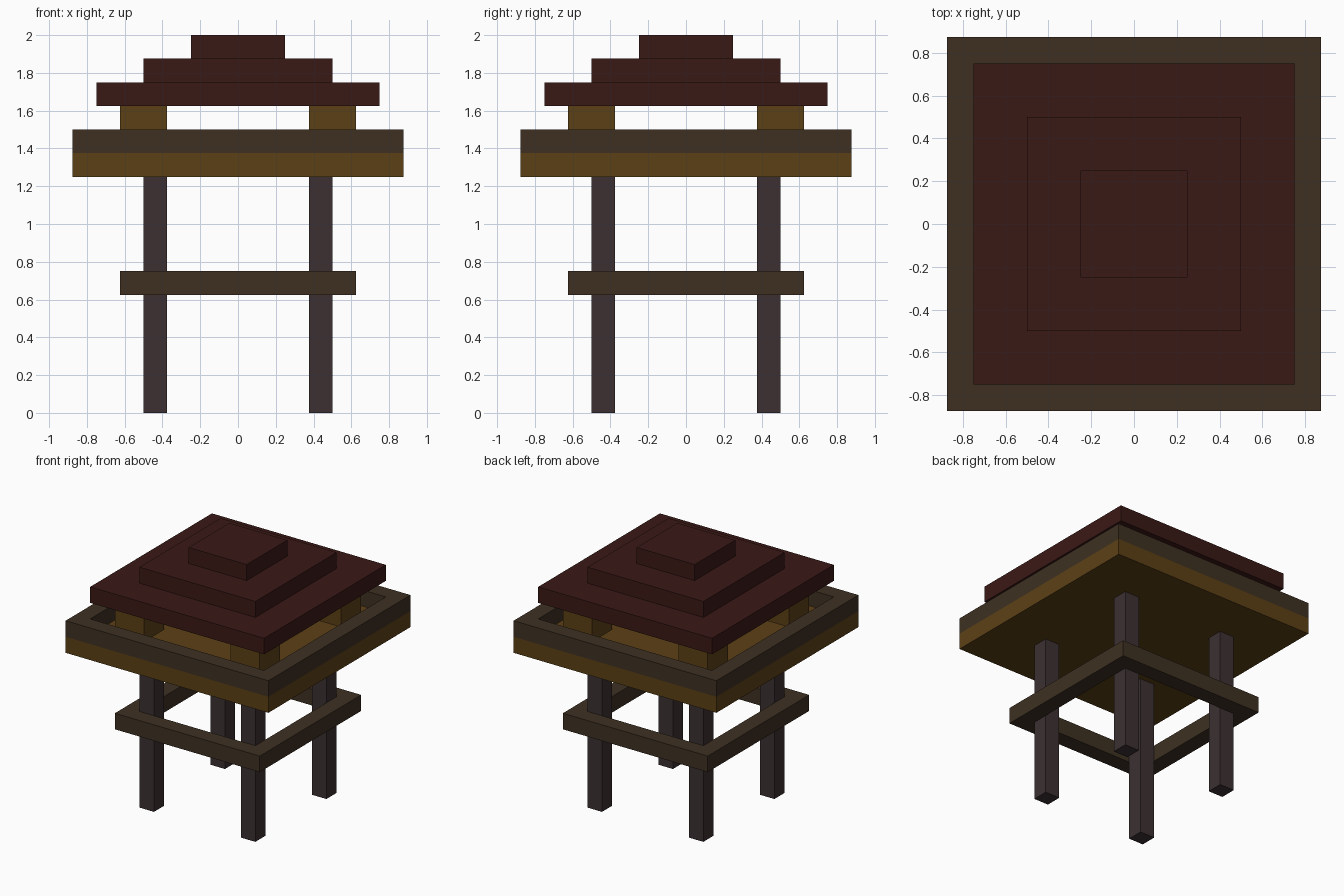
import bpy, bmesh

if "Cube" in bpy.data.objects:
    bpy.data.objects.remove(bpy.data.objects["Cube"])

U = 0.125  # one block of the grid


def material(name, r, g, b):
    m = bpy.data.materials.new(name)
    m.diffuse_color = [((c / 255 + 0.055) / 1.055) ** 2.4 for c in (r, g, b)] + [1]
    m.use_nodes = True
    m.node_tree.nodes["Principled BSDF"].inputs["Base Color"].default_value = m.diffuse_color
    return m


dark_wood = material("dark_wood", 60, 48, 50)
trim_wood = material("trim_wood", 62, 48, 34)
gold_wood = material("gold_wood", 92, 64, 22)
roof_red = material("roof_red", 58, 25, 22)


def finish(name, bm, mat):
    bmesh.ops.recalc_face_normals(bm, faces=bm.faces)
    mesh = bpy.data.meshes.new(name)
    bm.to_mesh(mesh)
    bm.free()
    mesh.materials.append(mat)
    obj = bpy.data.objects.new(name, mesh)
    bpy.context.collection.objects.link(obj)
    return obj


def box(name, x, y, half, z0, z1, mat):
    """Square block centred on x, y; all sizes in blocks."""
    bm = bmesh.new()
    bmesh.ops.create_cube(bm, size=1)
    for v in bm.verts:
        v.co.x = (x + v.co.x * 2 * half) * U
        v.co.y = (y + v.co.y * 2 * half) * U
        v.co.z = (z1 if v.co.z > 0 else z0) * U
    return finish(name, bm, mat)


def frame(name, outer, inner, z0, z1, mat):
    """Square ring swept from a rectangular section; sizes in blocks."""
    bm = bmesh.new()
    section = [(outer, z0), (outer, z1), (inner, z1), (inner, z0)]
    corners = [(1, 1), (-1, 1), (-1, -1), (1, -1)]
    rings = [[bm.verts.new((sx * r * U, sy * r * U, z * U)) for r, z in section]
             for sx, sy in corners]
    for i in range(4):
        a, b = rings[i], rings[(i + 1) % 4]
        for j in range(4):
            k = (j + 1) % 4
            bm.faces.new((a[j], a[k], b[k], b[j]))
    return finish(name, bm, mat)


# Four legs and the four short roof posts above them
for sx, side in ((-1, "left"), (1, "right")):
    for sy, end in ((-1, "front"), (1, "back")):
        box(f"{end}_{side}_leg", sx * 3.5, sy * 3.5, 0.5, 0, 10, dark_wood)
        box(f"{end}_{side}_roof_post", sx * 4, sy * 4, 1, 11, 13, gold_wood)

# Brace around the legs
frame("leg_brace", 5, 4, 5, 6, trim_wood)

# Platform with raised rim
box("platform", 0, 0, 7, 10, 11, gold_wood)
frame("platform_rim", 7, 6, 11, 12, trim_wood)

# Stepped roof
for i, (tier, half) in enumerate((("lower", 6), ("middle", 4), ("top", 2))):
    box(f"{tier}_roof_tier", 0, 0, half, 13 + i, 14 + i, roof_red)
